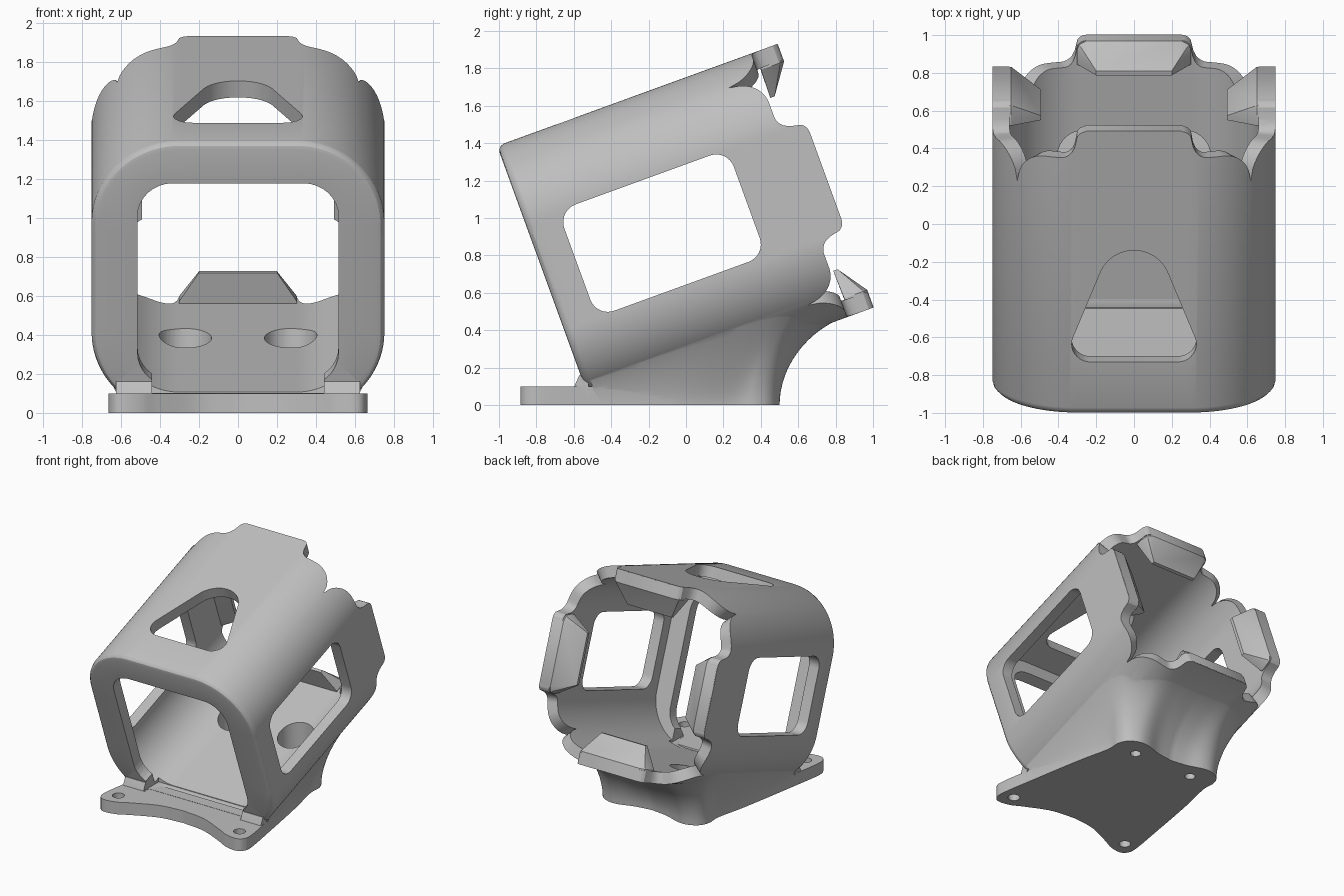
import bpy, bmesh
from math import sin, cos, tan, pi, radians, sqrt
from mathutils import Matrix, Vector
from mathutils.geometry import convex_hull_2d

cube = bpy.data.objects.get("Cube")
if cube:
    bpy.data.objects.remove(cube)

SLOPE = radians(20)
TILT = Matrix.Rotation(SLOPE, 4, 'X')
MID, FLAT, R, WALL = 0.897, 0.3, 0.45, 0.09   # tube centre height, half flat, corner radius, wall
ARC = R * pi / 2                              # length of one corner
FRONT, BACK, TAB = -0.475, 0.97, 1.12         # stations along the tilted axis

grey = bpy.data.materials.new("light_grey_plastic")
grey.use_nodes = True
grey.diffuse_color = (0.52, 0.52, 0.52, 1)
grey.node_tree.nodes["Principled BSDF"].inputs["Base Color"].default_value = grey.diffuse_color


def finish(name, bm, matrix):
    if matrix:
        bm.transform(matrix)
    bmesh.ops.recalc_face_normals(bm, faces=bm.faces)
    me = bpy.data.meshes.new(name)
    bm.to_mesh(me)
    bm.free()
    me.materials.append(grey)
    ob = bpy.data.objects.new(name, me)
    bpy.context.collection.objects.link(ob)
    return ob


def hull(name, pts, matrix=None):
    bm = bmesh.new()
    for p in pts:
        bm.verts.new(p)
    bmesh.ops.convex_hull(bm, input=bm.verts)
    bmesh.ops.delete(bm, geom=[v for v in bm.verts if not v.link_faces], context='VERTS')
    return finish(name, bm, matrix)


def box(name, x, y, z):
    return hull(name, [(a, b, c) for a in x for b in y for c in z])


def loft(name, rings, start, end, matrix=None):
    bm = bmesh.new()
    loops = [[bm.verts.new(p) for p in ring] for ring in rings]
    n = len(loops[0])
    for a, b in zip(loops, loops[1:]):
        for i in range(n):
            bm.faces.new((a[i], a[(i + 1) % n], b[(i + 1) % n], b[i]))
    for loop, tip in ((loops[0], start), (loops[-1], end)):
        c = bm.verts.new(tip)
        for i in range(n):
            bm.faces.new((loop[i], loop[(i + 1) % n], c))
    return finish(name, bm, matrix)


def circle(cx, cy, r, n=32):
    return [(cx + r * cos(2 * pi * i / n), cy + r * sin(2 * pi * i / n)) for i in range(n)]


def prism(name, discs, axis, lo, hi, matrix=None):
    """Rounded outline around the discs, pushed along an axis."""
    pts = [p for d in discs for p in circle(*d)]
    pts = [pts[i] for i in convex_hull_2d(pts)]
    mid = [sum(c) / len(pts) for c in zip(*pts)]

    def place(p, h):
        q = list(p)
        q.insert(axis, h)
        return q
    return loft(name, [[place(p, h) for p in pts] for h in (lo, hi)], place(mid, lo), place(mid, hi), matrix)


def smooth_path(pts, steps=6):
    """Catmull-Rom curve through the points."""
    p = [Vector(q) for q in pts]
    p = [2 * p[0] - p[1]] + p + [2 * p[-1] - p[-2]]
    out = []
    for a, b, c, d in zip(p, p[1:], p[2:], p[3:]):
        for i in range(steps):
            t = i / steps
            out.append(0.5 * (2 * b + (c - a) * t + (2 * a - 5 * b + 4 * c - d) * t * t
                              + (3 * b - a - 3 * c + d) * t ** 3))
    return out + [p[-2]]


def combine(target, other, op):
    mod = target.modifiers.new(op, 'BOOLEAN')
    mod.operation, mod.solver, mod.object = op, 'EXACT', other
    dg = bpy.context.evaluated_depsgraph_get()
    me = bpy.data.meshes.new_from_object(target.evaluated_get(dg))
    target.modifiers.clear()
    target.data = me
    bpy.data.objects.remove(other)


def quarter(u):
    u = min(1, max(0, u))
    return 1 - sqrt(1 - u * u)


def rim(arc):
    """Back edge station: rounded tab, shoulder, then a pointed slit at each corner."""
    m = min(arc, ARC - arc)
    if m < 0.01:
        return TAB - 0.06 * quarter((m + 0.05) / 0.06)
    return BACK + 0.09 * quarter((0.09 - m) / 0.08) - 0.19 * quarter((m - 0.17) / 0.184)


def section(offset, s=None, n=48):
    """Rounded square ring, inset by offset; without s it follows the rim."""
    flats = [-0.06, -0.045, -0.03, -0.015]
    arcs = flats + [ARC * i / n for i in range(n + 1)] + [ARC - f for f in reversed(flats)]
    ring = []
    for k, (cx, cz) in enumerate(((1, 1), (-1, 1), (-1, -1), (1, -1))):
        for arc in arcs:
            on = min(ARC, max(0, arc))
            a, extra = k * pi / 2 + on / R, arc - on
            ring.append((cx * FLAT + (R - offset) * cos(a) - extra * sin(a),
                         rim(arc) if s is None else s,
                         MID + cz * FLAT + (R - offset) * sin(a) + extra * cos(a)))
    return ring


# Tilted housing with rounded front edge and shaped back rim
bevel = [section(0.04 * (1 - sin(a)), FRONT + 0.04 * (1 - cos(a))) for a in (0, pi / 6, pi / 3, pi / 2)]
body = loft("camera_housing", bevel + [section(0), section(0.15)],
            (0, FRONT, MID), (0, 0.6, MID), TILT)

# Base plate with lobed corners
back = [(0.475, 0.25), (0.475, 0.37), (0.44, 0.45), (0.36, 0.495), (0.27, 0.495), (0.14, 0.455), (0, 0.435)]
half = smooth_path([(0, -0.71), (0.2, -0.735), (0.4, -0.82), (0.5, -0.87), (0.6, -0.885),
                    (0.65, -0.85), (0.66, -0.76), (0.61, -0.45), (0.54, -0.05)] + back)
outline = [(p.x, p.y) for p in half] + [(-p.x, p.y) for p in half[-2:0:-1]]
plate = loft("base_plate", [[(x, y, z) for x, y in outline] for z in (0, 0.1)],
             (0, 0, 0), (0, 0, 0.1))


# Flared neck that leaves the plate upright and meets the housing tangentially
def under(angle, s, x=FLAT):
    a, r = radians(angle), R - 0.006
    p = TILT @ Vector((x + r * sin(a), s, MID - FLAT - r * cos(a)))
    return (*p, tan(a))


low = smooth_path([(0.6, -0.485), (0.54, -0.05)] + back)
high = smooth_path([under(55, -0.44), under(57, 0.2), under(57, 0.58), under(50, 0.72), under(40, 0.77),
                    under(22, 0.85), under(6, 0.94), under(0, 0.965, 0.15), under(0, 0.965, 0)])
rings = []
for i in range(15):
    a = pi / 2 * i / 14
    h = []
    for p, q in zip(low, high):
        d = q.xy - p
        lean = min(q.z - 0.03, max(0, d.x) * q.w + d.y * tan(SLOPE))
        out = 1 - cos(a)
        h.append(Vector((*(p + d * out), (q.z - lean) * sin(a) + lean * out)))
    rings.append(h + [Vector((-v.x, v.y, v.z)) for v in h[-2::-1]])
neck = loft("neck", rings, (0, 0, 0), TILT @ Vector((0, 0.3, 0.7)))

combine(body, neck, 'UNION')
combine(body, plate, 'UNION')
for side in (-1, 1):
    foot = hull("front_foot_fillet", [(side * x, y, z) for x in (0.43, 0.625) for y, z in
                ((-0.6, 0.09), (-0.595, 0.105), (-0.58, 0.13), (-0.57, 0.16), (-0.52, 0.16), (-0.52, 0.09))])
    combine(body, foot, 'UNION')

# Hollow inside, front opening, windows
cutters = [
    box("ground_cut", (-2, 2), (-2, 2), (-1, 0)),
    loft("cavity", [section(WALL, s) for s in (FRONT + 0.09, 1.5)], (0, FRONT + 0.09, MID), (0, 1.5, MID), TILT),
    prism("front_opening", [(x, t, 0.18) for x in (-0.335, 0.335) for t in (0.5, 1.245)], 1, -0.52, -0.3, TILT),
    box("front_sill", (-0.44, 0.44), (-0.75, -0.4), (0.102, 0.3)),
    prism("side_windows", [(s, t, 0.1) for s in (-0.188, 0.576) for t in (0.705, 1.11)], 0, -1, 1, TILT),
    prism("top_window", [(-0.23, -0.078, 0.1), (0.23, -0.078, 0.1), (0, 0.26, 0.19)], 2, 1.45, 1.9, TILT),
]
# Screw holes, the back pair with wide access bores
for x in (-1, 1):
    for cx, cy, r, z0, z1 in ((0.55, -0.765, 0.045, -0.1, 0.2), (0.27, 0.34, 0.04, -0.1, 0.3),
                              (0.27, 0.36, 0.135, 0.2, 0.6)):
        cutters.append(prism("screw_hole", [(x * cx, cy, r)], 2, z0, z1))
for c in cutters:
    combine(body, c, 'DIFFERENCE')

# Snap hooks on the four back tabs
edge = [(0.302, 0.99), (0.302, 1.07), (0.29, 1.1), (0.25, 1.121)]
profile = [(x, s, d) for x, s in edge for d in (0.004, 0.1)] + [(0.2, 0.985, 0.258), (0.2, 1.01, 0.258)]
for k in range(4):
    turn = TILT @ Matrix.Translation((0, 0, MID)) @ Matrix.Rotation(k * pi / 2, 4, 'Y')
    hook = hull("snap_hook", [(m * x, s, FLAT + R - d) for x, s, d in profile for m in (-1, 1)], turn)
    combine(body, hook, 'UNION')

bpy.ops.object.select_all(action='DESELECT')
body.select_set(True)
bpy.context.view_layer.objects.active = body
bpy.ops.object.shade_smooth_by_angle(angle=radians(30))
